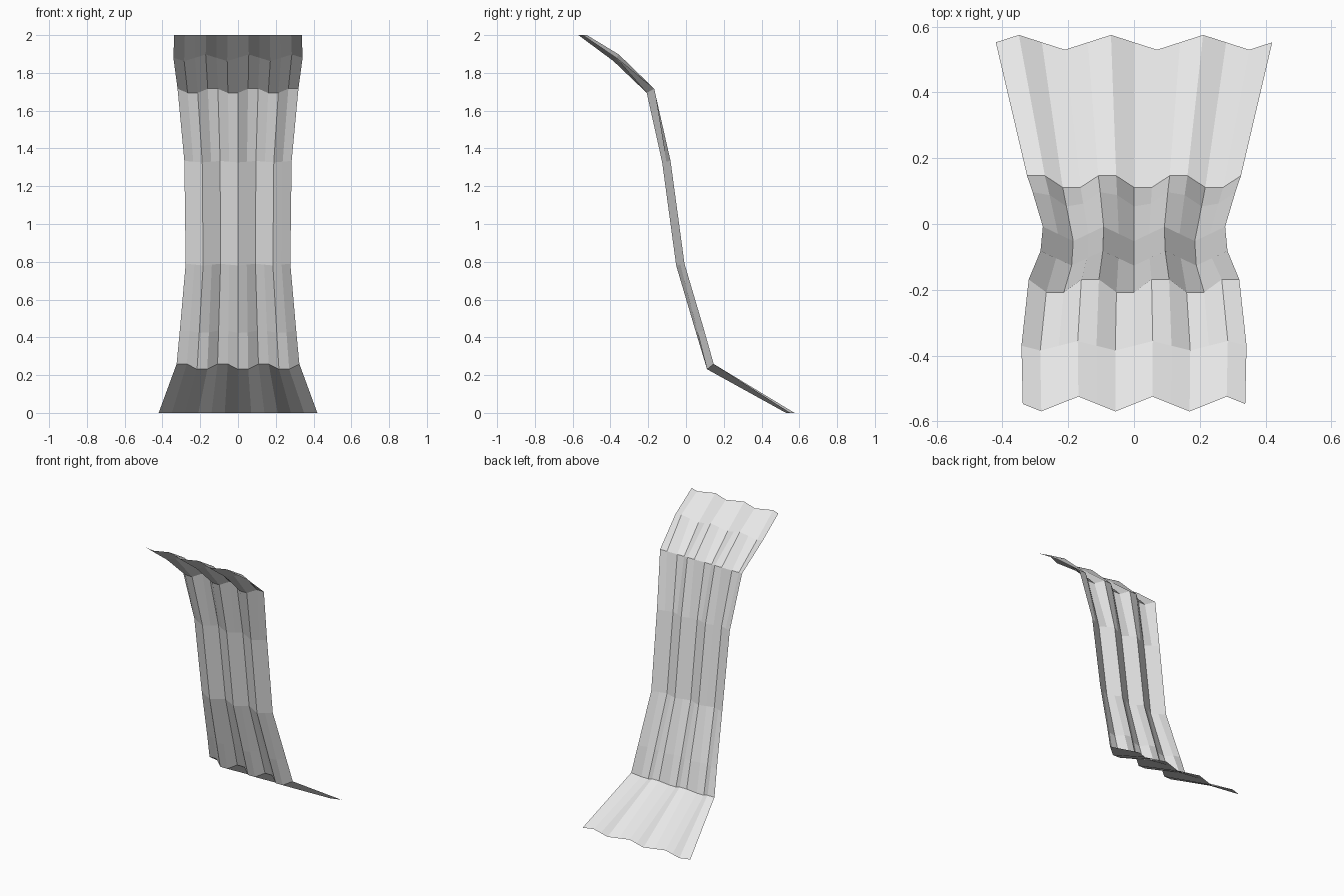
import bpy
import bmesh
from mathutils import Vector

cube = bpy.data.objects.get("Cube")
if cube:
    bpy.data.objects.remove(cube, do_unlink=True)

# One plain pale grey
grey = bpy.data.materials.new("pale grey")
grey.use_nodes = True
colour = (0.8, 0.8, 0.8, 1)
grey.diffuse_color = colour
grey.node_tree.nodes["Principled BSDF"].inputs["Base Color"].default_value = colour

# Side profile rows: y, z, half width, fold strength on even and odd columns
ROWS = [
    (0.552, 0.0, 0.42, 0, 1),
    (0.129, 0.245, 0.325, 1, 1),
    (0.075, 0.43, 0.308, 1, 0.6),
    (-0.03, 0.785, 0.277, 1, 0),
    (-0.104, 1.33, 0.284, 1, 0),
    (-0.188, 1.705, 0.32, 1, -1),
    (-0.37, 1.88, 0.342, 0, -1),
    (-0.547, 2.0, 0.338, 0, -1),
]
COLUMNS = 13
DEPTH = 0.0225


def row_normal(i):
    """Direction the corrugation pushes; the end rows stay level."""
    if i in (0, len(ROWS) - 1):
        return Vector((0, 1, 0))
    total = Vector()
    for a, b in ((i - 1, i), (i, i + 1)):
        dy, dz = ROWS[b][0] - ROWS[a][0], ROWS[b][1] - ROWS[a][1]
        total += Vector((0, dz, -dy)).normalized()
    return total.normalized()


# Corrugated sheet whose folds shift sideways along its length
bm = bmesh.new()
grid = []
for i, (y, z, half, even, odd) in enumerate(ROWS):
    normal = row_normal(i)
    line = []
    for k in range(COLUMNS):
        sign = 1 if k % 4 < 2 else -1
        push = sign * DEPTH * (odd if k % 2 else even)
        x = half * (2 * k / (COLUMNS - 1) - 1)
        line.append(bm.verts.new(Vector((x, y, z)) + normal * push))
    grid.append(line)

for low, high in zip(grid, grid[1:]):
    for k in range(COLUMNS - 1):
        bm.faces.new((low[k], low[k + 1], high[k + 1], high[k]))
bmesh.ops.reverse_faces(bm, faces=bm.faces[:])

mesh = bpy.data.meshes.new("corrugated_sheet")
bm.to_mesh(mesh)
bm.free()
mesh.materials.append(grey)
sheet = bpy.data.objects.new("corrugated_sheet", mesh)
bpy.context.collection.objects.link(sheet)
